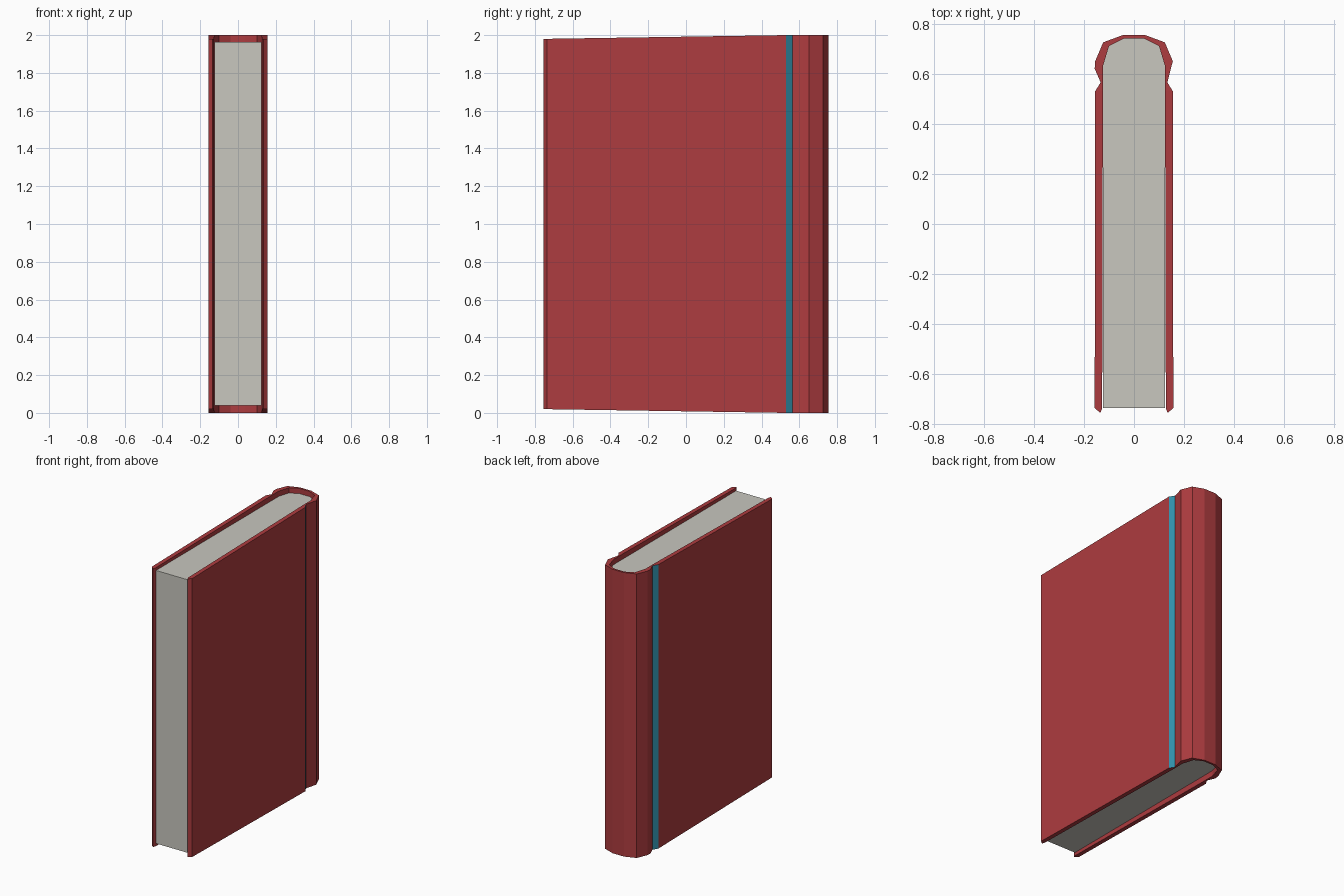
import bpy, bmesh

if "Cube" in bpy.data.objects:
    bpy.data.objects.remove(bpy.data.objects["Cube"])


def material(name, color):
    m = bpy.data.materials.new(name)
    m.diffuse_color = (*color, 1)
    m.use_nodes = True
    m.node_tree.nodes["Principled BSDF"].inputs["Base Color"].default_value = m.diffuse_color
    return m


RED = material("cover_red", (0.42, 0.045, 0.05))
TEAL = material("groove_teal", (0.03, 0.28, 0.40))
PAPER = material("paper", (0.58, 0.57, 0.52))


def make_object(name, bm, mats):
    bmesh.ops.recalc_face_normals(bm, faces=bm.faces)
    me = bpy.data.meshes.new(name)
    bm.to_mesh(me)
    bm.free()
    for m in mats:
        me.materials.append(m)
    ob = bpy.data.objects.new(name, me)
    bpy.context.collection.objects.link(ob)
    return ob


def inset(y):
    # boards get slightly shorter towards the fore-edge
    return 0.02 * max(0, (0.53 - y) / 1.284)


# Cover: (outer x, y, inner x, y) stations from fore-edge to spine centre
right = [(.134, -.754, .127, -.735), (.157, -.735, .127, -.70),
         (.155, .53, .124, .53), (.133, .565, .124, .565),
         (.147, .62, .124, .60), (.155, .65, .124, .63),
         (.123, .725, .10, .71), (.045, .754, .04, .74)]
left = [(-a, b, -c, d) for a, b, c, d in reversed(right)]
left[3] = (-.157, .62, -.124, .60)
bm = bmesh.new()
rings = []
for ox, oy, ix, iy in right + left:
    zo, zi = inset(oy), inset(iy)
    rings.append([bm.verts.new(p) for p in (
        (ox, oy, zo), (ox, oy, 2 - zo), (ix, iy, 2 - zi), (ix, iy, zi))])
last = len(rings) - 1
for i in range(last):
    a, b = rings[i], rings[i + 1]
    for k in range(4):
        n = (k + 1) % 4
        f = bm.faces.new((a[k], a[n], b[n], b[k]))
        # outer hinge faces on both sides are teal
        if k == 0 and i in (2, last - 3):
            f.material_index = 1
bm.faces.new(rings[0])
bm.faces.new(rings[-1])
make_object("cover", bm, [RED, TEAL])

# Page block, rounded into the spine
half = [(.124, -.735), (.124, .63), (.10, .71), (.04, .74)]
outline = half + [(-x, y) for x, y in reversed(half)]
bm = bmesh.new()
base = bm.faces.new([bm.verts.new((x, y, .04)) for x, y in outline])
top = bmesh.ops.extrude_face_region(bm, geom=[base])["geom"]
bmesh.ops.translate(bm, vec=(0, 0, 1.923),
                    verts=[v for v in top if isinstance(v, bmesh.types.BMVert)])
if not base.is_valid or len(bm.faces) < len(outline) + 2:
    bm.faces.new([v for v in bm.verts if abs(v.co.z - .04) < 1e-4])
make_object("page_block", bm, [PAPER])
